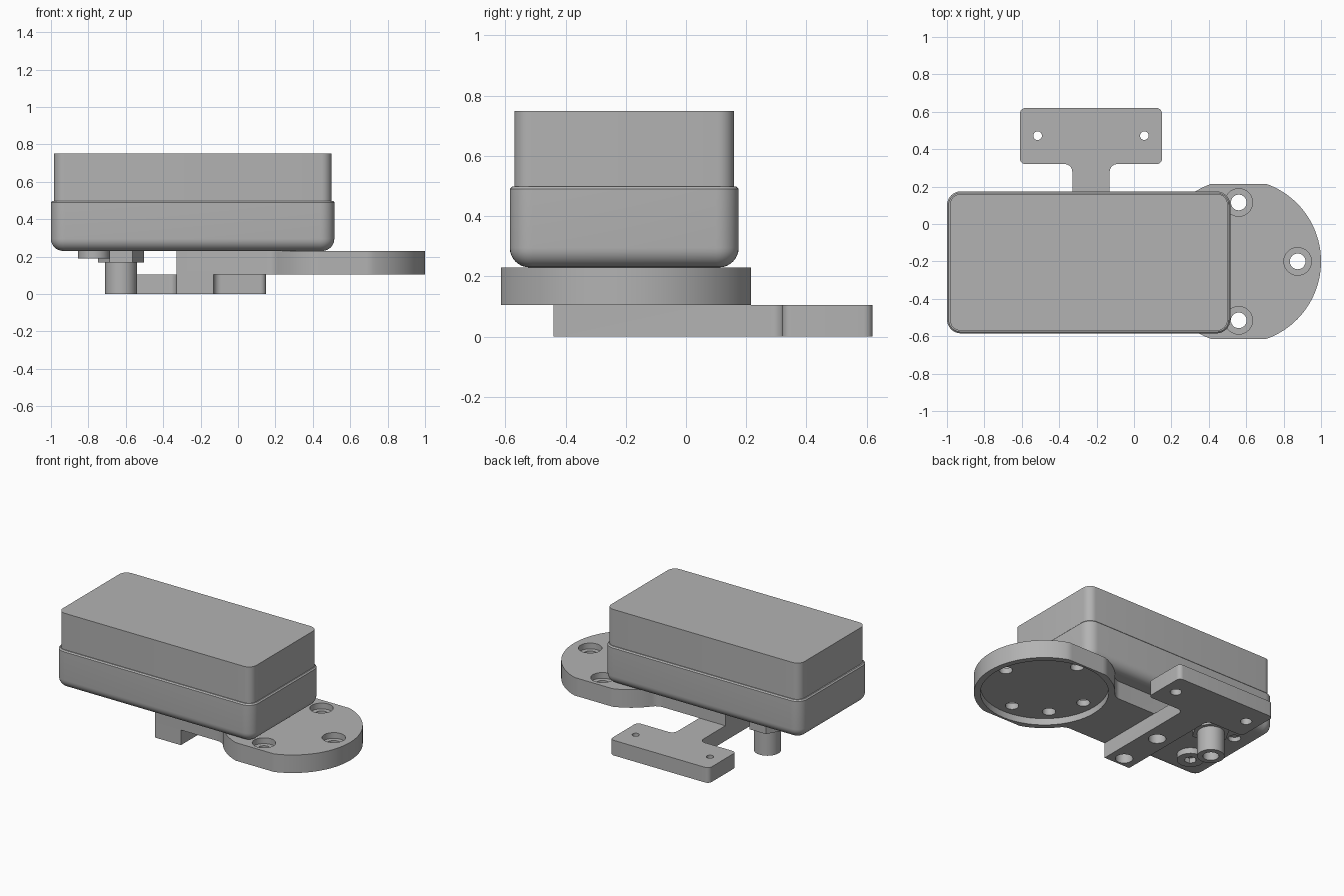
import bpy, bmesh, math
from mathutils import Vector

cube = bpy.data.objects.get("Cube")
if cube:
    bpy.data.objects.remove(cube, do_unlink=True)

grey = bpy.data.materials.new("plain grey")
grey.use_nodes = True
GREY = (0.45, 0.45, 0.45, 1)
grey.diffuse_color = GREY
grey.node_tree.nodes["Principled BSDF"].inputs["Base Color"].default_value = GREY


def rounded(corners, steps=8):
    """Outline from (x, y, radius) corners, each replaced by a tangent arc."""
    out = []
    for i, (x, y, r) in enumerate(corners):
        p = Vector((x, y))
        a = (Vector(corners[i - 1][:2]) - p).normalized()
        b = (Vector(corners[(i + 1) % len(corners)][:2]) - p).normalized()
        if r == 0:
            out.append(p)
            continue
        half = a.angle(b) / 2
        centre = p + (a + b).normalized() * r / math.sin(half)
        start = p + a * r / math.tan(half) - centre
        end = p + b * r / math.tan(half) - centre
        for k in range(steps + 1):
            v = start.lerp(end, k / steps) if k in (0, steps) else start.slerp(end, k / steps)
            out.append(centre + v.normalized() * r)
    return out


def rect(x0, x1, y0, y1, r):
    return rounded([(x0, y0, r), (x1, y0, r), (x1, y1, r), (x0, y1, r)])


def circle(x, y, r, sides=40):
    return [Vector((x + r * math.cos(math.tau * k / sides), y + r * math.sin(math.tau * k / sides)))
            for k in range(sides)]


def loft(name, rings):
    """Closed solid through a stack of (outline, z) rings."""
    bm = bmesh.new()
    loops = [[bm.verts.new((p.x, p.y, z)) for p in pts] for pts, z in rings]
    n = len(loops[0])
    for low, high in zip(loops, loops[1:]):
        for i in range(n):
            j = (i + 1) % n
            bm.faces.new((low[i], low[j], high[j], high[i]))
    bm.faces.new(loops[0][::-1])
    bm.faces.new(loops[-1])
    bmesh.ops.recalc_face_normals(bm, faces=bm.faces)
    mesh = bpy.data.meshes.new(name)
    bm.to_mesh(mesh)
    bm.free()
    mesh.materials.append(grey)
    ob = bpy.data.objects.new(name, mesh)
    bpy.context.collection.objects.link(ob)
    return ob


def prism(name, pts, z0, z1):
    return loft(name, [(pts, z0), (pts, z1)])


def combine(ob, others, operation="DIFFERENCE"):
    """Apply booleans one by one and remove the helper solids."""
    bpy.context.view_layer.objects.active = ob
    for other in others:
        other.hide_render = True
        mod = ob.modifiers.new("cut", "BOOLEAN")
        mod.operation = operation
        mod.solver = "EXACT"
        mod.object = other
        bpy.ops.object.modifier_apply(modifier=mod.name)
        bpy.data.objects.remove(other, do_unlink=True)


def hole(x, y, r, z0, z1, sides=32):
    return prism("cutter", circle(x, y, r, sides), z0, z1)


# Lower case with rounded bottom edge
X0, X1, Y0, Y1, FLOOR = -1.0, 0.515, -0.585, 0.175, 0.23
R = 0.065
rings = []
for k in range(9):
    t = math.pi / 2 * k / 8
    d = R * (1 - math.sin(t))
    rings.append((rect(X0 + d, X1 - d, Y0 + d, Y1 - d, 0.075 - d), FLOOR + R * (1 - math.cos(t))))
rings.append((rect(X0, X1, Y0, Y1, 0.075), 0.49))
rings.append((rect(X0 + 0.008, X1 - 0.008, Y0 + 0.008, Y1 - 0.008, 0.067), 0.498))
lower_case = loft("lower_case", rings)
combine(lower_case, [hole(-0.85, -0.04, 0.04, 0.2, 0.26)])

# Upper case
upper_case = prism("upper_case", rect(-0.983, 0.5, -0.57, 0.16, 0.055), 0.49, 0.75)

# Round flange with two flats, blended into a straight arm
CX, CY, RAD, FLAT, HALF, BLEND = 0.56, -0.2, 0.44, 0.415, 0.24, 0.08
fx = -math.sqrt((RAD + BLEND) ** 2 - (HALF + BLEND) ** 2)   # blend centre
stop = math.atan2(HALF + BLEND, fx)
side = []
for k in range(49):
    a = stop * k / 48
    side.append((RAD * math.cos(a), min(FLAT, RAD * math.sin(a))))
for k in range(1, 9):
    a = (stop - math.pi) + (-math.pi / 2 - (stop - math.pi)) * k / 8
    side.append((fx + BLEND * math.cos(a), HALF + BLEND + BLEND * math.sin(a)))
side.append((-0.33 - CX, HALF))
outline = [Vector((CX + x, CY + y)) for x, y in side]
outline += [Vector((CX + x, CY - y)) for x, y in side[:0:-1]]
bracket = prism("mounting_bracket", outline, 0.105, FLOOR)

# T-shaped foot under the arm
foot = prism("foot", rounded([
    (-0.33, -0.44, 0), (-0.13, -0.44, 0), (-0.13, 0.32, 0.04), (0.15, 0.32, 0.03),
    (0.15, 0.62, 0.03), (-0.61, 0.62, 0.03), (-0.61, 0.32, 0.03), (-0.33, 0.32, 0.04)]), 0, 0.105)
combine(bracket, [foot], "UNION")

# Flange recess, bolt holes, foot holes
cuts = [prism("cutter", circle(CX, CY, 0.4, 64), 0.05, 0.15)]
for deg in (0, 90, 180, 270, 225):
    a = math.radians(deg)
    hx, hy = CX + 0.315 * math.cos(a), CY + 0.315 * math.sin(a)
    cuts.append(hole(hx, hy, 0.042, 0.1, 0.3))
    if deg != 225:
        cuts.append(hole(hx, hy, 0.074, 0.19, 0.3))
for x in (-0.515, 0.055):
    cuts += [hole(x, 0.472, 0.023, -0.1, 0.2), hole(x, 0.472, 0.036, -0.1, 0.05)]
for y in (-0.05, -0.37):
    cuts.append(hole(-0.23, y, 0.055, -0.1, 0.12))
combine(bracket, cuts)

# Cable outlet: hexagonal nut and hollow tube
nut = prism("outlet_nut", circle(-0.625, 0, 0.123, 6), 0.168, FLOOR + 0.01)
tube = prism("outlet_tube", circle(-0.625, 0, 0.085), 0, 0.18)
combine(tube, [hole(-0.625, 0, 0.05, -0.1, 0.14)])

# Socket-head screw under the case
screw = prism("case_screw", circle(-0.77, -0.37, 0.085), 0.19, FLOOR + 0.01)
combine(screw, [hole(-0.77, -0.37, 0.04, 0.1, 0.225, 6)])

# Smooth shading with sharp edges kept
bpy.ops.object.select_all(action="DESELECT")
for ob in (lower_case, upper_case, bracket, nut, tube, screw):
    ob.select_set(True)
bpy.context.view_layer.objects.active = lower_case
bpy.ops.object.shade_smooth_by_angle(angle=math.radians(30))
